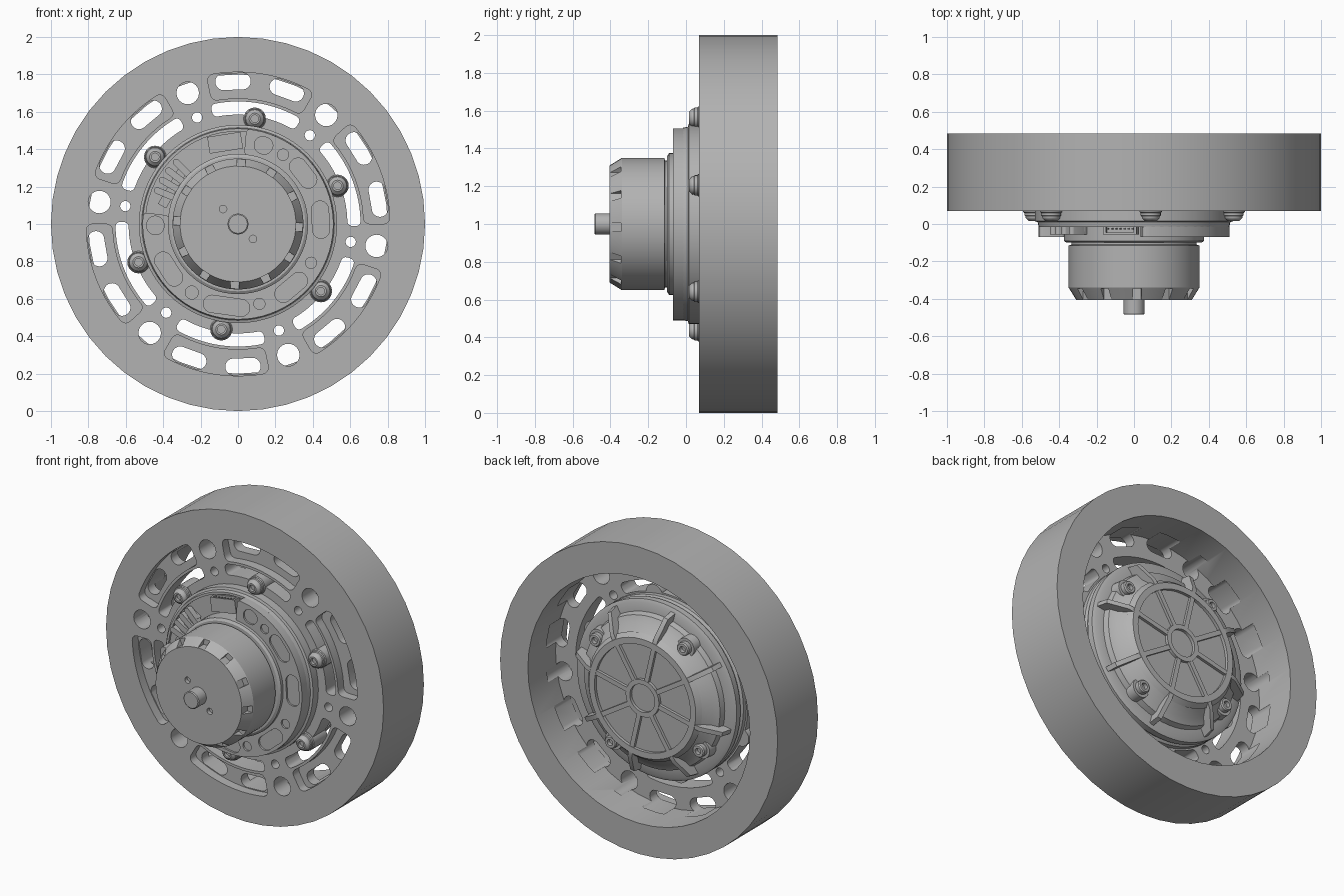
import bpy, bmesh
from math import radians, sin, cos, pi
from mathutils import Vector

cube = bpy.data.objects.get("Cube")
if cube:
    bpy.data.objects.remove(cube)

grey = bpy.data.materials.new("machined_grey")
grey.use_nodes = True
GREY = (0.45, 0.45, 0.45, 1)
grey.diffuse_color = GREY
grey.node_tree.nodes["Principled BSDF"].inputs["Base Color"].default_value = GREY

BOLTS = [21 + 60 * k for k in range(6)]   # window and bolt directions
ARMS = [-9 + 60 * k for k in range(6)]    # wheel arm directions
RIBS = [13 + 45 * k for k in range(8)]    # rear cover ribs
SCREWS = [35 + 90 * k for k in range(4)]  # rear cover screws


def polar(a, r, y=0.0, t=0.0):
    """Point at angle a and radius r round the axle, shifted sideways by t."""
    a = radians(a)
    return Vector((r * cos(a) - t * sin(a), y, 1 + r * sin(a) + t * cos(a)))


def finish(name, bm):
    bmesh.ops.recalc_face_normals(bm, faces=bm.faces)
    mesh = bpy.data.meshes.new(name)
    bm.to_mesh(mesh)
    bm.free()
    mesh.materials.append(grey)
    obj = bpy.data.objects.new(name, mesh)
    bpy.context.collection.objects.link(obj)
    return obj


def prism(name, shapes, vec, bevel=0.0):
    """Extrude flat outlines along vec, optionally rounding their corners."""
    bm = bmesh.new()
    vec = Vector(vec)
    for pts in shapes:
        face = bm.faces.new([bm.verts.new(p) for p in pts])
        out = bmesh.ops.extrude_face_region(bm, geom=[face], use_keep_orig=True)
        for v in out["geom"]:
            if isinstance(v, bmesh.types.BMVert):
                v.co += vec
    bmesh.ops.recalc_face_normals(bm, faces=bm.faces)
    if bevel:
        corners = [e for e in bm.edges if e.calc_face_angle(0) > 0.6 and
                   (e.verts[0].co - e.verts[1].co).cross(vec).length < 1e-5]
        bmesh.ops.bevel(bm, geom=corners, offset=bevel, segments=4,
                        profile=0.5, affect='EDGES')
    return finish(name, bm)


def lathe(name, profile, centres=None, steps=48, closed=False):
    """Spin (radius, y) points round the y axis at each centre."""
    bm = bmesh.new()
    for c in centres or [polar(0, 0)]:
        verts = [bm.verts.new(c + Vector((r, y, 0))) for r, y in profile]
        pairs = list(zip(verts, verts[1:]))
        if closed:
            pairs.append((verts[-1], verts[0]))
        edges = [bm.edges.new(p) for p in pairs]
        bmesh.ops.spin(bm, geom=verts + edges, cent=c, axis=(0, 1, 0),
                       angle=2 * pi, steps=steps, use_merge=True)
    bmesh.ops.remove_doubles(bm, verts=bm.verts, dist=1e-5)
    return finish(name, bm)


def sector(a0, a1, r0, r1, y, n=16):
    angles = [a0 + (a1 - a0) * i / n for i in range(n + 1)]
    return [polar(a, r1, y) for a in angles] + [polar(a, r0, y) for a in reversed(angles)]


def capsule(a, r, along, across, y, n=24):
    """Rounded slot: 'along' is the tangential size, 'across' the radial one."""
    w = min(along, across) / 2
    pts = []
    for i in range(n):
        th = (i + 0.5) * 2 * pi / n
        t = w * cos(th) + (along / 2 - w) * (1 if cos(th) > 0 else -1)
        d = w * sin(th) + (across / 2 - w) * (1 if sin(th) > 0 else -1)
        pts.append(polar(a, r + d, y, t))
    return pts


def block(a, r, along, across, y, shift=0.0):
    return [polar(a, r + j * across / 2, y, shift + i * along / 2)
            for i, j in ((-1, -1), (1, -1), (1, 1), (-1, 1))]


def cut(obj, *cutters):
    for c in cutters:
        mod = obj.modifiers.new("cut", 'BOOLEAN')
        mod.operation, mod.solver, mod.object = 'DIFFERENCE', 'EXACT', c
        c.hide_render = True
    graph = bpy.context.evaluated_depsgraph_get()
    mesh = bpy.data.meshes.new_from_object(obj.evaluated_get(graph))
    obj.modifiers.clear()
    obj.data = mesh
    for c in cutters:
        bpy.data.objects.remove(c)


# Wheel: tyre drum and web in one section, then pockets, slots and holes
wheel = lathe("wheel", [(1, .07), (1, .485), (.8, .485), (.8, .2), (.5, .2), (.5, .07)],
              steps=48, closed=True)
cut(wheel,
    prism("pockets", [sector(a - 21, a + 21, .672, .812, 0) for a in BOLTS], (0, .13, 0), .035),
    prism("slots", [capsule(a + s, .762, .19, .088, 0) for a in BOLTS for s in (-11, 11)],
          (0, .3, 0)),
    prism("arc_windows", [sector(a - 22, a + 22, .585, .655, 0) for a in BOLTS],
          (0, .3, 0), .025),
    prism("arm_holes", [capsule(a, r, d, d, 0) for a in ARMS
                        for r, d in ((.75, .12), (.61, .055))], (0, .3, 0)))

# Bolt lugs, washers and socket bolts on the front
lug_spots = [polar(a, .57) for a in BOLTS]
lathe("bolt_lugs", [(0, .06), (.055, .06), (.06, .065), (.06, .2), (0, .2)], lug_spots, 20)
lathe("front_bolts", [(0, .035), (.02, .035), (.02, .015), (.03, .015), (.046, .03),
                      (.049, .042), (.054, .046), (.054, .062), (0, .062)], lug_spots, 20)

# Gearbox front: base plate with a low lip
lathe("front_base", [(0, 0), (.495, 0), (.495, -.015), (.51, -.015), (.515, .01),
                     (.53, .015), (.53, .08), (0, .08)], steps=64)

# C-shaped front cover with shallow pockets
cover = prism("front_cover", [sector(-187, 85, .37, .51, -.07, 56)], (0, .075, 0), .02)
POCKETS = [(72, .1), (57, .06), (38, .18), (3, .2), (-28, .06), (-50, .2), (-75, .06),
           (-98, .25), (-124, .07), (-147, .2), (-179, .1)]
cut(cover, prism("cover_pockets", [capsule(a, .442, s, min(s, .092), -.08)
                                   for a, s in POCKETS], (0, .022, 0)))

# Motor can with notched shoulder, two screw holes and the shaft
can = lathe("motor_can", [(0, -.405), (.31, -.405), (.35, -.34), (.35, -.115), (.335, -.11),
                          (.335, -.1), (0, -.1)], steps=64)
cut(can,
    prism("notches", [block(-3 + 30 * k, .345, .045, .07, -.43) for k in range(12)], (0, .085, 0)),
    prism("screw_holes", [capsule(a, .113, .04, .04, -.43) for a in (135, -45)], (0, .05, 0)))
lathe("motor_collar", [(0, -.1), (.36, -.1), (.375, -.09), (.375, .01), (0, .01)], steps=64)
lathe("motor_shaft", [(0, -.485), (.05, -.485), (.056, -.48), (.056, -.39), (0, -.39)], steps=24)

# Cable terminals and signal socket in the gap of the cover
prism("terminal_block", [block(150, .4, .24, .05, -.04)], (0, .05, 0))
prism("terminals", [capsule(150 + s, .41, .036, .15, -.055) for s in (-15, -7.5, 0, 7.5)],
      (0, .04, 0))
socket = prism("signal_socket", [block(99, .44, .18, .09, -.055)], (0, .06, 0))
cut(socket, prism("socket_mouth", [block(99, .48, .15, .05, -.045)], (0, .035, 0)))
prism("socket_pins", [block(99, .465, .008, .03, -.03, k * .022) for k in range(-3, 4)],
      (0, .008, 0))

# Gearbox rear body: stepped flange rising to a domed cover
lathe("rear_body", [(0, .07), (.575, .07), (.575, .23), (.56, .24), (.56, .255), (.575, .26),
                    (.575, .3), (.555, .31), (.5, .315), (.49, .35), (.45, .37),
                    (.39, .43), (0, .43)], steps=64)

# Raised spider on the rear cover
lathe("cover_ring", [(.345, .42), (.345, .45), (.385, .45), (.41, .42)], steps=48, closed=True)
lathe("hub_ring", [(.09, .42), (.09, .45), (.12, .45), (.12, .42)], steps=32, closed=True)
prism("cover_spokes", [block(a, .23, .03, .25, .42) for a in RIBS], (0, .028, 0))

# Rear fins running down the slope of the cover
for a in RIBS:
    fin = [polar(a, r, y, -.015) for r, y in ((.36, .4), (.38, .449), (.42, .445), (.54, .38),
                                             (.555, .3), (.4, .3))]
    prism("rear_fin", [fin], polar(a, 0, 0, .03) - polar(a, 0))

# Rear screws in round bosses
spots = [polar(a, .455) for a in SCREWS]
lathe("screw_bosses", [(0, .3), (.065, .3), (.06, .375), (0, .375)], spots, 20)
lathe("rear_screws", [(0, .385), (.02, .385), (.02, .41), (.036, .41), (.042, .402),
                      (.042, .37), (0, .37)], spots, 20)

# Smooth round faces, keep machined edges sharp
for obj in bpy.context.scene.objects:
    if obj.type == 'MESH':
        bpy.ops.object.select_all(action='DESELECT')
        obj.select_set(True)
        bpy.context.view_layer.objects.active = obj
        bpy.ops.object.shade_smooth_by_angle(angle=radians(25))
